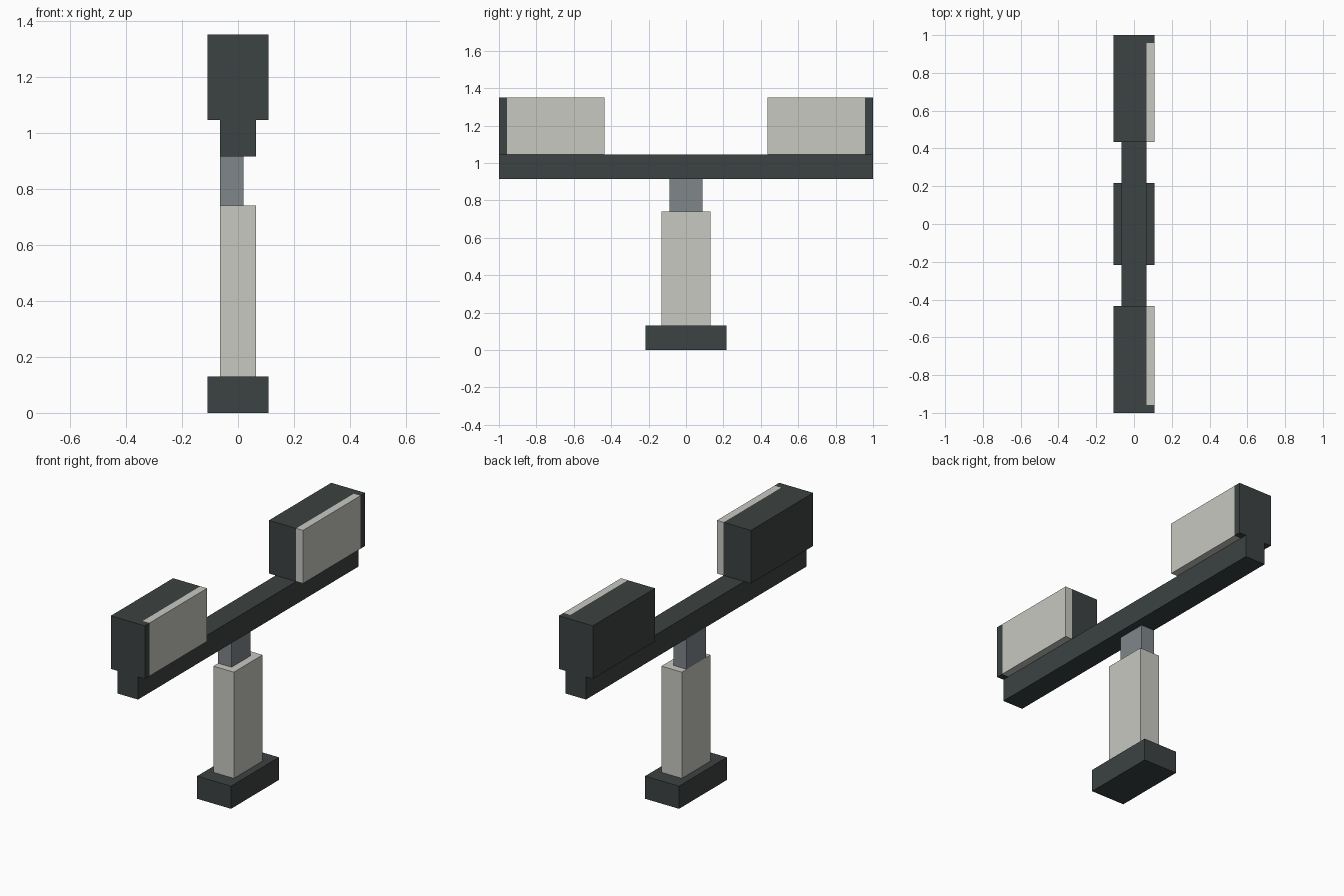
import bpy
import bmesh

cube = bpy.data.objects.get("Cube")
if cube:
    bpy.data.objects.remove(cube, do_unlink=True)


def make_material(name, rgb):
    mat = bpy.data.materials.new(name)
    mat.use_nodes = True
    colour = (*rgb, 1.0)
    mat.diffuse_color = colour
    mat.node_tree.nodes["Principled BSDF"].inputs["Base Color"].default_value = colour
    return mat


charcoal = make_material("charcoal", (0.045, 0.055, 0.054))
cream = make_material("cream", (0.58, 0.58, 0.54))
steel = make_material("steel grey", (0.215, 0.238, 0.255))


def prism(name, outline, z0, z1, mat):
    """Extrude a plan outline from z0 up to z1."""
    bm = bmesh.new()
    face = bm.faces.new([bm.verts.new((x, y, z0)) for x, y in outline])
    top = bmesh.ops.extrude_face_region(bm, geom=[face])["geom"]
    for v in top:
        if isinstance(v, bmesh.types.BMVert):
            v.co.z = z1
    bmesh.ops.recalc_face_normals(bm, faces=bm.faces)
    mesh = bpy.data.meshes.new(name)
    bm.to_mesh(mesh)
    bm.free()
    mesh.materials.append(mat)
    obj = bpy.data.objects.new(name, mesh)
    bpy.context.collection.objects.link(obj)
    return obj


def box(name, x0, x1, y0, y1, z0, z1, mat):
    return prism(name, [(x0, y0), (x1, y0), (x1, y1), (x0, y1)], z0, z1, mat)


# Shared sizes
WIDE, SLIM = 0.108, 0.065
BASE_TOP, COLUMN_TOP, NECK_TOP, BEAM_TOP, TOP = 0.13, 0.74, 0.915, 1.045, 1.35
INNER, LIP, END = 0.435, 0.957, 1.0

# Stand
box("base", -WIDE, WIDE, -0.217, 0.217, 0, BASE_TOP, charcoal)
box("column", -SLIM, SLIM, -0.13, 0.13, BASE_TOP, COLUMN_TOP, cream)
box("neck", -SLIM, 0.02, -0.087, 0.087, COLUMN_TOP, NECK_TOP, steel)

# Cross beam
box("beam", -SLIM, SLIM, -END, END, NECK_TOP, BEAM_TOP, charcoal)

# End housings, each with an outer lip around a pale panel
for side, s in (("front", -1), ("back", 1)):
    plan = [(-WIDE, INNER), (SLIM, INNER), (SLIM, LIP),
            (WIDE, LIP), (WIDE, END), (-WIDE, END)]
    prism(side + "_housing", [(x, s * y) for x, y in plan], BEAM_TOP, TOP, charcoal)
    box(side + "_panel", SLIM, WIDE, s * INNER, s * LIP, BEAM_TOP, TOP, cream)
